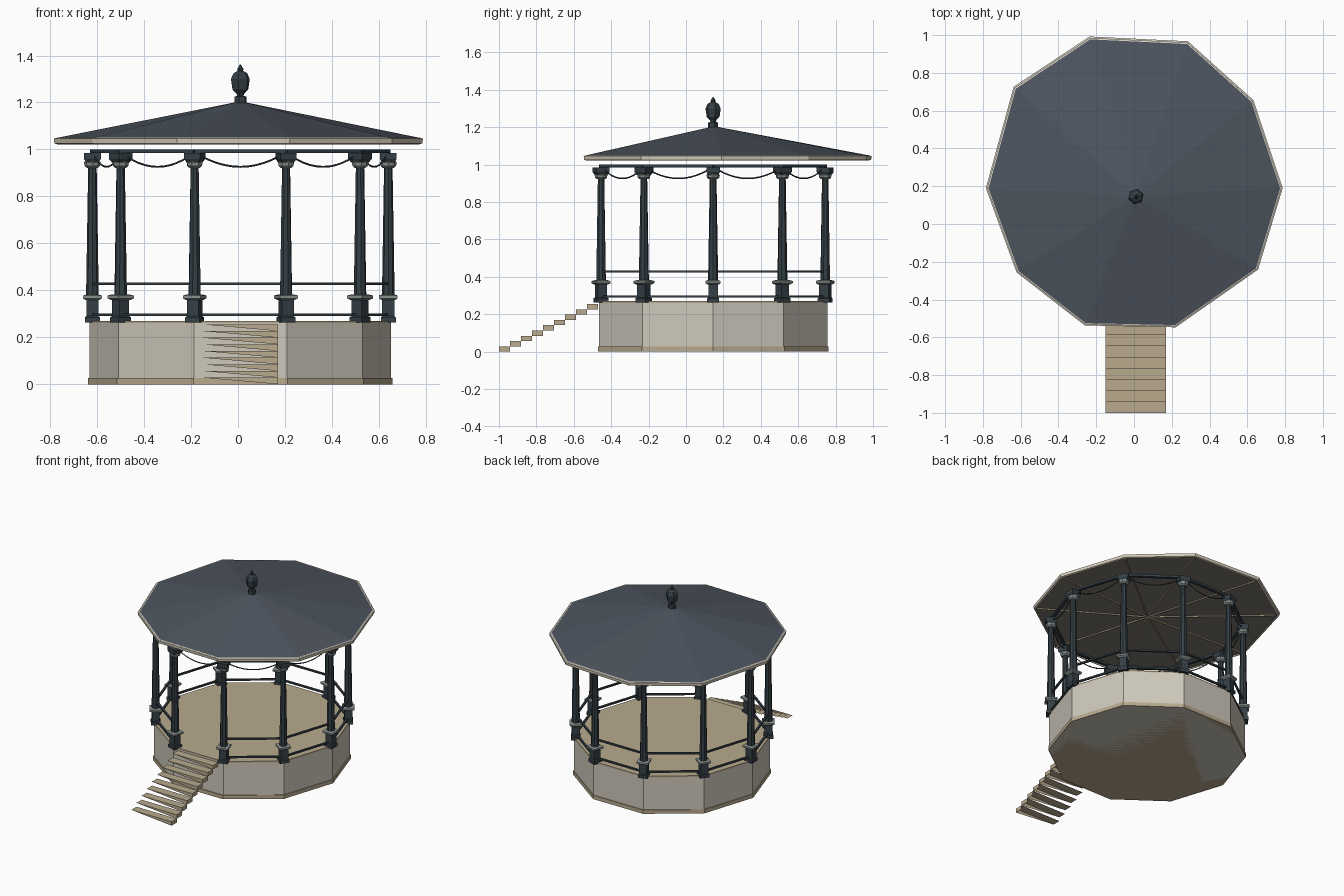
import bpy, bmesh, math
from mathutils import Vector

if "Cube" in bpy.data.objects:
    bpy.data.objects.remove(bpy.data.objects["Cube"])

CX, CY = 0.01, 0.145


def mat(name, col):
    m = bpy.data.materials.new(name)
    m.diffuse_color = (*col, 1)
    m.use_nodes = True
    m.node_tree.nodes["Principled BSDF"].inputs["Base Color"].default_value = m.diffuse_color
    return m


IRON = mat("dark_iron", (0.035, 0.05, 0.06))
TRIM = mat("grey_trim", (0.25, 0.29, 0.28))
STONE = mat("stone", (0.62, 0.58, 0.5))
SAND = mat("sand", (0.48, 0.4, 0.27))
SLATE = mat("slate", (0.075, 0.09, 0.115))
CREAM = mat("cream", (0.68, 0.62, 0.5))
SOFFIT = mat("soffit", (0.2, 0.19, 0.16))


def mesh(name, verts, faces, material, fix=True):
    me = bpy.data.meshes.new(name)
    me.from_pydata([tuple(v) for v in verts], [], faces)
    if fix:
        bm = bmesh.new()
        bm.from_mesh(me)
        bmesh.ops.recalc_face_normals(bm, faces=bm.faces)
        bm.to_mesh(me)
        bm.free()
    me.materials.append(material)
    ob = bpy.data.objects.new(name, me)
    bpy.context.collection.objects.link(ob)
    return ob


def lathe(name, profile, n, material, x=CX, y=CY, turn=0.0):
    """Closed n-sided solid from (radius, z) pairs."""
    verts, faces = [], []
    for r, z in profile:
        for k in range(n):
            a = turn + k * math.tau / n
            verts.append((x + r * math.cos(a), y + r * math.sin(a), z))
    for i in range(len(profile) - 1):
        for k in range(n):
            l = (k + 1) % n
            faces.append((i * n + k, i * n + l, i * n + n + l, i * n + n + k))
    faces.append(tuple(range(n))[::-1])
    faces.append(tuple(range(len(verts) - n, len(verts))))
    return mesh(name, verts, faces, material)


def bar(name, a, b, w, h, material):
    """Rectangular bar between two points."""
    a, b = Vector(a), Vector(b)
    side = (b - a).cross(Vector((0, 0, 1))).normalized() * (w / 2)
    up = Vector((0, 0, h / 2))
    verts = [p + s * side + u * up for p in (a, b)
             for s, u in ((-1, -1), (1, -1), (1, 1), (-1, 1))]
    faces = [(0, 1, 2, 3), (4, 5, 6, 7)] + [(k, (k + 1) % 4, (k + 1) % 4 + 4, k + 4) for k in range(4)]
    return mesh(name, verts, faces, material)


def corner(k, r=0.63, z=0.0):
    a = k * math.tau / 10
    return Vector((CX + r * math.cos(a), CY + r * math.sin(a), z))


# Ten-sided base, skirting and floor
lathe("base_wall", [(0.642, 0.0), (0.642, 0.26)], 10, STONE)
lathe("base_skirting", [(0.648, 0.0), (0.648, 0.027)], 10, SAND)
lathe("floor", [(0.642, 0.26), (0.642, 0.27)], 10, SAND)

# Columns: pedestal, collar, tapered shaft, capital, top block
Q = math.sqrt(0.5)
for k in range(10):
    p = corner(k)
    t = k * math.tau / 10
    sq = dict(x=p.x, y=p.y, turn=t + math.pi / 4)
    lathe("column_pedestal", [(0.064 * Q, 0.262), (0.064 * Q, 0.285), (0.052 * Q, 0.29),
                              (0.052 * Q, 0.362)], 4, IRON, **sq)
    lathe("column_collar", [(0.056 * Q, 0.358), (0.08 * Q, 0.366), (0.08 * Q, 0.378),
                            (0.056 * Q, 0.382)], 4, TRIM, **sq)
    lathe("column_shaft", [(0.027, 0.38), (0.018, 0.93)], 8, IRON, x=p.x, y=p.y, turn=t)
    lathe("column_capital", [(0.024, 0.922), (0.033, 0.93), (0.036, 0.945), (0.03, 0.95)],
          8, TRIM, x=p.x, y=p.y, turn=t)
    lathe("column_top_block", [(0.054 * Q, 0.945), (0.072 * Q, 0.96), (0.072 * Q, 0.985)], 4, IRON, **sq)

# Ring beam, hanging swags and railings (front bay left open)
for k in range(10):
    bar("ring_beam", corner(k, z=0.992), corner(k + 1, z=0.992), 0.022, 0.016, IRON)
    if k != 7:
        bar("upper_rail", corner(k, z=0.428), corner(k + 1, z=0.428), 0.014, 0.011, IRON)
        bar("lower_rail", corner(k, z=0.296), corner(k + 1, z=0.296), 0.014, 0.011, IRON)
    cu = bpy.data.curves.new("swag", 'CURVE')
    cu.dimensions = '3D'
    cu.bevel_depth = 0.004
    cu.bevel_resolution = 0
    sp = cu.splines.new('POLY')
    sp.points.add(10)
    for i, pt in enumerate(sp.points):
        f = i / 10
        v = corner(k).lerp(corner(k + 1), 0.07 + 0.86 * f)
        pt.co = (v.x, v.y, 0.972 - 0.046 * (1 - (2 * f - 1) ** 2), 1)
    cu.materials.append(IRON)
    bpy.context.collection.objects.link(bpy.data.objects.new("swag", cu))

# Roof: slightly uneven ten-sided rim, shallow cone, cream fascia, flat ceiling
RIM = [(0.785, 0.19), (0.63, 0.655), (0.285, 0.965), (-0.235, 0.99), (-0.635, 0.725),
       (-0.782, 0.19), (-0.62, -0.255), (-0.26, -0.535), (0.22, -0.545), (0.655, -0.24)]
APEX = Vector((0.01, 0.15, 1.205))


def rim(scale, z):
    return [Vector((APEX.x + (x - APEX.x) * scale, APEX.y + (y - APEX.y) * scale, z)) for x, y in RIM]


ring = [(k, (k + 1) % 10) for k in range(10)]
mesh("roof_cone", rim(0.995, 1.048) + [APEX], [(a, b, 10) for a, b in ring], SLATE, fix=False)
mesh("roof_fascia", rim(0.985, 1.022) + rim(1.0, 1.026) + rim(1.003, 1.046) + rim(0.985, 1.05),
     [(i * 10 + a, i * 10 + b, i * 10 + 10 + b, i * 10 + 10 + a) for i in range(3) for a, b in ring], CREAM)
mesh("ceiling", rim(0.985, 1.03), [tuple(range(10))[::-1]], SOFFIT, fix=False)
for v in rim(0.97, 1.026):
    bar("ceiling_rib", (APEX.x, APEX.y, 1.026), v, 0.008, 0.008, SAND)

# Finial
lathe("finial", [(0.027, 1.198), (0.027, 1.225), (0.014, 1.228), (0.018, 1.238), (0.035, 1.255),
                 (0.042, 1.3), (0.03, 1.325), (0.012, 1.335), (0.014, 1.342), (0.002, 1.362)],
      6, IRON, x=0.01, y=0.145, turn=0.3)

# Front steps: flat treads, wedge-shaped risers, closed right ends
N, X0, X1 = 9, -0.152, 0.17
run, rise = 0.53 / N, 0.255 / N
verts, faces = [], []
for i in range(N):
    y0, z0 = -1 + i * run, i * rise
    y1, z1 = y0 + run, z0 + rise
    o = len(verts)
    verts += [(X0, y0, z1), (X1, y0, z1), (X1, y1, z1), (X0, y1, z1), (X1, y0, z0), (X1, y1, z0)]
    faces += [(o, o + 1, o + 2, o + 3), (o + 4, o + 1, o), (o + 4, o + 5, o + 2, o + 1)]
mesh("front_steps", verts, faces, SAND, fix=False)
